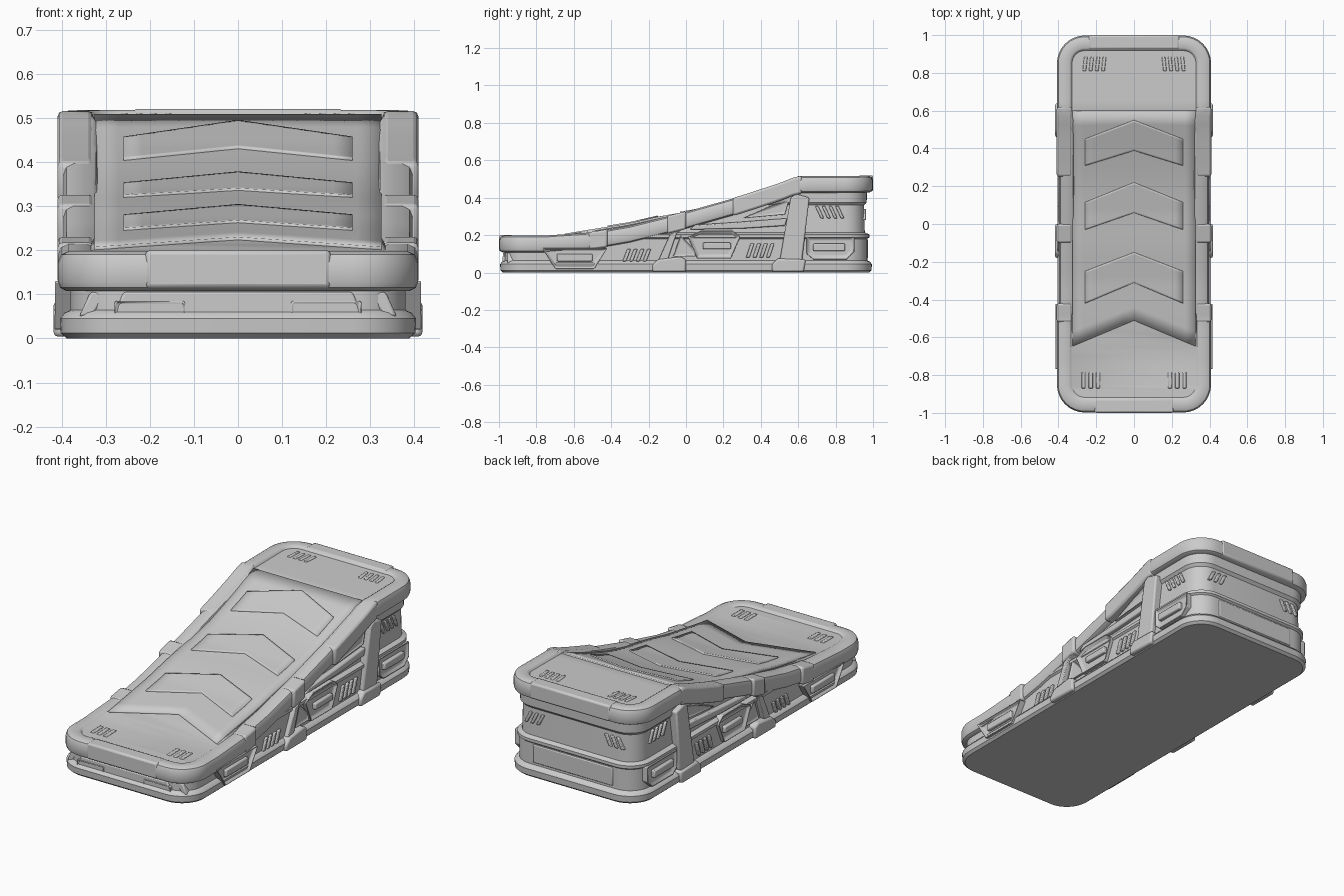
import bpy, bmesh, math
from mathutils import Vector

cube = bpy.data.objects.get("Cube")
if cube:
    bpy.data.objects.remove(cube)

grey = bpy.data.materials.new("plain grey")
grey.use_nodes = True
COLOUR = (0.6, 0.6, 0.6, 1)
grey.diffuse_color = COLOUR
grey.node_tree.nodes["Principled BSDF"].inputs["Base Color"].default_value = COLOUR

# Side profiles of the rim and of the tread deck, as (y, z)
RIM = [(-1, .198), (-.75, .198), (-.5, .215), (-.3, .25), (0, .325),
       (.3, .41), (.5, .475), (.6, .515), (1, .518)]
DECK = [(-1, .188), (-.7, .192), (-.5, .225), (-.3, .257), (-.15, .292),
        (.06, .328), (.22, .366), (.4, .426), (.6, .502), (1, .506)]
HX, HY = .408, .998


def profile(table, y):
    y = max(-1, min(1, y))
    for (a, za), (b, zb) in zip(table, table[1:]):
        if y <= b:
            return za + (zb - za) * (y - a) / (b - a)


def rim_top(y):
    return profile(RIM, y)


def rim_low(y):
    return rim_top(y) - .09


def deck(y):
    return profile(DECK, y)


def finish(name, bm, bevel=0, mirror=False, thick=0):
    bmesh.ops.recalc_face_normals(bm, faces=bm.faces)
    me = bpy.data.meshes.new(name)
    bm.to_mesh(me)
    bm.free()
    me.materials.append(grey)
    ob = bpy.data.objects.new(name, me)
    bpy.context.collection.objects.link(ob)
    if mirror:
        ob.modifiers.new("mirror", 'MIRROR').use_clip = True
    if thick:
        m = ob.modifiers.new("thickness", 'SOLIDIFY')
        m.thickness, m.offset = thick, 0
    if bevel:
        m = ob.modifiers.new("bevel", 'BEVEL')
        m.width, m.segments, m.limit_method = bevel, 2, 'ANGLE'
    bpy.ops.object.select_all(action='DESELECT')
    ob.select_set(True)
    bpy.context.view_layer.objects.active = ob
    bpy.ops.object.shade_smooth_by_angle(angle=math.radians(35))
    return ob


def half_outline(inset, waist):
    """Right half of a rounded rectangle, from front to back."""
    r = HY - .85 - inset
    cx = HX - inset - r
    arc = [(cx + r * math.sin(a), .85 + r * math.cos(a))
           for a in [math.pi / 2 * i / 8 for i in range(9)]]
    side = [(HX - inset - (waist if -.5 < y < .6 else 0), y)
            for y in [-.8 + .05 * i for i in range(33)]]
    return [(x, -y) for x, y in arc] + side + arc[::-1]


def loft(name, loops, waist=0):
    """Stack rounded outlines (inset, height rule) and close both ends."""
    bm = bmesh.new()
    rings = []
    for inset, rule in loops:
        right = half_outline(inset, waist)
        pts = right + [(-x, y) for x, y in reversed(right)]
        rings.append([bm.verts.new((x, y, rule(y))) for x, y in pts])
    n = len(rings[0])
    for a, b in zip(rings, rings[1:]):
        for i in range(n):
            j = (i + 1) % n
            bm.faces.new((a[i], a[j], b[j], b[i]))
    for ring in (rings[0], rings[-1]):
        for i in range(n // 2 - 1):
            bm.faces.new((ring[i], ring[i + 1], ring[n - 2 - i], ring[n - 1 - i]))
    return finish(name, bm)


# Directions in which prisms are pushed out
def side(u, v, d): return Vector((d, u, v))
def front(u, v, d): return Vector((u, -d, v))
def back(u, v, d): return Vector((u, d, v))
def top(u, v, d): return Vector((u, v, deck(v) + d))


def prism(name, pts, place, d0, d1, bevel=.006, frame=0, depth=0):
    """Mirrored prism; frame sinks the outer face inside a border."""
    bm = bmesh.new()
    low = [bm.verts.new(place(u, v, d0)) for u, v in pts]
    high = [bm.verts.new(place(u, v, d1)) for u, v in pts]
    bm.faces.new(low[::-1])
    cap = bm.faces.new(high)
    n = len(pts)
    for i in range(n):
        j = (i + 1) % n
        bm.faces.new((low[i], low[j], high[j], high[i]))
    bmesh.ops.recalc_face_normals(bm, faces=bm.faces)
    if frame:
        bmesh.ops.inset_individual(bm, faces=[cap], thickness=frame, depth=-depth)
    return finish(name, bm, bevel, True)


def box(u0, u1, v0, v1, lean=0):
    return [(u0, v0), (u1, v0), (u1 + lean, v1), (u0 + lean, v1)]


def slots(name, count, u, v0, v1, pitch, width, lean, place, d0, d1):
    for i in range(count):
        s = u + i * pitch
        prism(f"{name}_{i + 1}", box(s, s + width, v0, v1, lean), place, d0, d1, .004)


def tread(name, low, high, xmax, lift):
    """Raised plate on the deck, between two y rules of x, mirrored."""
    bm = bmesh.new()
    nx, ny = 6, 16
    grid = []
    for i in range(nx + 1):
        x = xmax * i / nx
        ys = [low(x) + (high(x) - low(x)) * j / ny for j in range(ny + 1)]
        grid.append([bm.verts.new((x, y, deck(y) + lift)) for y in ys])
    for a, b in zip(grid, grid[1:]):
        for j in range(ny):
            bm.faces.new((a[j], b[j], b[j + 1], a[j + 1]))
    return finish(name, bm, 0, True, .012)


# Main body: plinth, lower wall, belt, recessed upper wall
steps = [(.02, 0), (.006, .012), (.004, .045), (.014, .058), (.028, .064),
         (.028, .18), (.018, .188), (.018, .204), (.042, .214), (.046, .36),
         (.032, .375), (.03, .44)]
loft("body", [(d, lambda y, z=z: min(z, rim_low(y) + .01)) for d, z in steps])

# Rounded rim with the deck inside it
loft("rim_and_deck", [
    (.06, rim_low), (.018, rim_low), (.005, lambda y: rim_low(y) + .007),
    (0, lambda y: rim_low(y) + .02), (0, lambda y: rim_top(y) - .025),
    (.007, lambda y: rim_top(y) - .008), (.024, rim_top), (.066, rim_top),
    (.074, lambda y: rim_top(y) - .004), (.08, deck)], waist=.012)

# Sleeves clamped around the rim
for name, y0, y1 in (("front_sleeve", -.52, -.42), ("middle_sleeve", -.1, .0),
                     ("rear_sleeve", .25, .62)):
    ys = [y0 + (y1 - y0) * i / 8 for i in range(9)]
    pts = [(y, rim_low(y) - .003) for y in ys]
    pts += [(y, rim_top(y) + .003) for y in reversed(ys)]
    prism(name, pts, side, .328, .409, .012)
for name, place, z, w in (("front_collar", front, .198, .21), ("back_collar", back, .518, .24)):
    prism(name, box(0, w, z - .085, z + .002), place, .925, 1, .01)

# Ramp plate and chevron treads
tread("ramp_plate", lambda x: -.51 - .42 * x, lambda x: .6, .325, .001)
for i, (a, b, c, d) in enumerate([(.39, .31, .55, .45), (.06, -.03, .22, .115),
                                  (-.31, -.42, -.15, -.25)]):
    tread(f"chevron_{i + 1}", lambda x: a + (b - a) * x / .26,
          lambda x: c + (d - c) * x / .26, .26, .007)
slots("rear_top_slot", 4, .155, .81, .885, .033, .018, -.008, top, -.01, .005)
slots("front_top_slot", 3, .18, -.87, -.785, .038, .022, 0, top, -.01, .005)

# Framed side panels, each with a raised bar
prism("front_side_panel", [(-.77, .13), (-.7, .02), (-.49, .02), (-.42, .13)],
      side, .34, .418, .005, .022, .02)
prism("front_side_bar", box(-.69, -.5, .06, .1), side, .36, .415)
prism("middle_side_panel", [(.01, .19), (.06, .075), (.24, .075), (.29, .19), (.25, .225), (.08, .225)],
      side, .34, .402, .005, .022, .016)
prism("middle_side_bar", box(.09, .24, .125, .16), side, .36, .405)
prism("rear_side_panel", [(.645, .19), (.645, .1), (.68, .07), (.86, .07), (.9, .11), (.9, .19)],
      side, .34, .402, .005, .02, .014)
prism("rear_side_bar", box(.68, .85, .115, .155), side, .36, .408)

# Side struts with feet
prism("middle_foot", [(-.18, .004), (0, .004), (0, .07), (-.03, .085), (-.15, .07), (-.18, .04)],
      side, .34, .418, .01)
prism("middle_strut", [(-.15, .06), (-.1, .06), (-.05, .21), (-.01, .235), (-.085, .205)],
      side, .34, .405)
prism("middle_gusset", [(-.07, .085), (.05, .085), (.05, .12), (-.03, .2)],
      side, .34, .395, .005, .012, .01)
prism("rear_foot", [(.46, .004), (.63, .004), (.64, .07), (.49, .075), (.46, .045)],
      side, .34, .418, .01)
prism("rear_strut", [(.5, .06), (.62, .06), (.66, .4), (.59, .42), (.56, .4)],
      side, .34, .405, .008)
prism("upper_side_rail", [(.02, .23), (.3, .235), (.53, .25), (.54, .29), (.28, .27), (.05, .255)],
      side, .34, .39)
prism("upper_side_panel", [(.3, .29), (.53, .31), (.55, .385), (.46, .36)],
      side, .34, .385, .005, .012, .008)

# Slanted vents on the sides and back
slots("front_vent", 4, -.34, .06, .125, .036, .02, .025, side, .36, .392)
slots("middle_vent", 4, .32, .08, .155, .036, .02, .025, side, .36, .392)
slots("rear_vent", 4, .72, .29, .355, .036, .018, -.03, side, .35, .374)
slots("back_vent", 3, .21, .28, .34, .036, .018, -.03, back, .93, .963)

# Front wall: bumper plate with pocketed bars and corner wedges
prism("front_plate", [(0, .006), (.3, .006), (.26, .105), (0, .105)], front, .93, .979)
prism("front_pocket", box(.12, .28, .045, .085), front, .95, .985, .005, .008, .008)
prism("corner_wedge", [(.33, .05), (.36, .05), (.335, .105), (.295, .105)], front, .88, .955)
prism("back_panel", box(0, .24, .075, .175), back, .93, .974)
